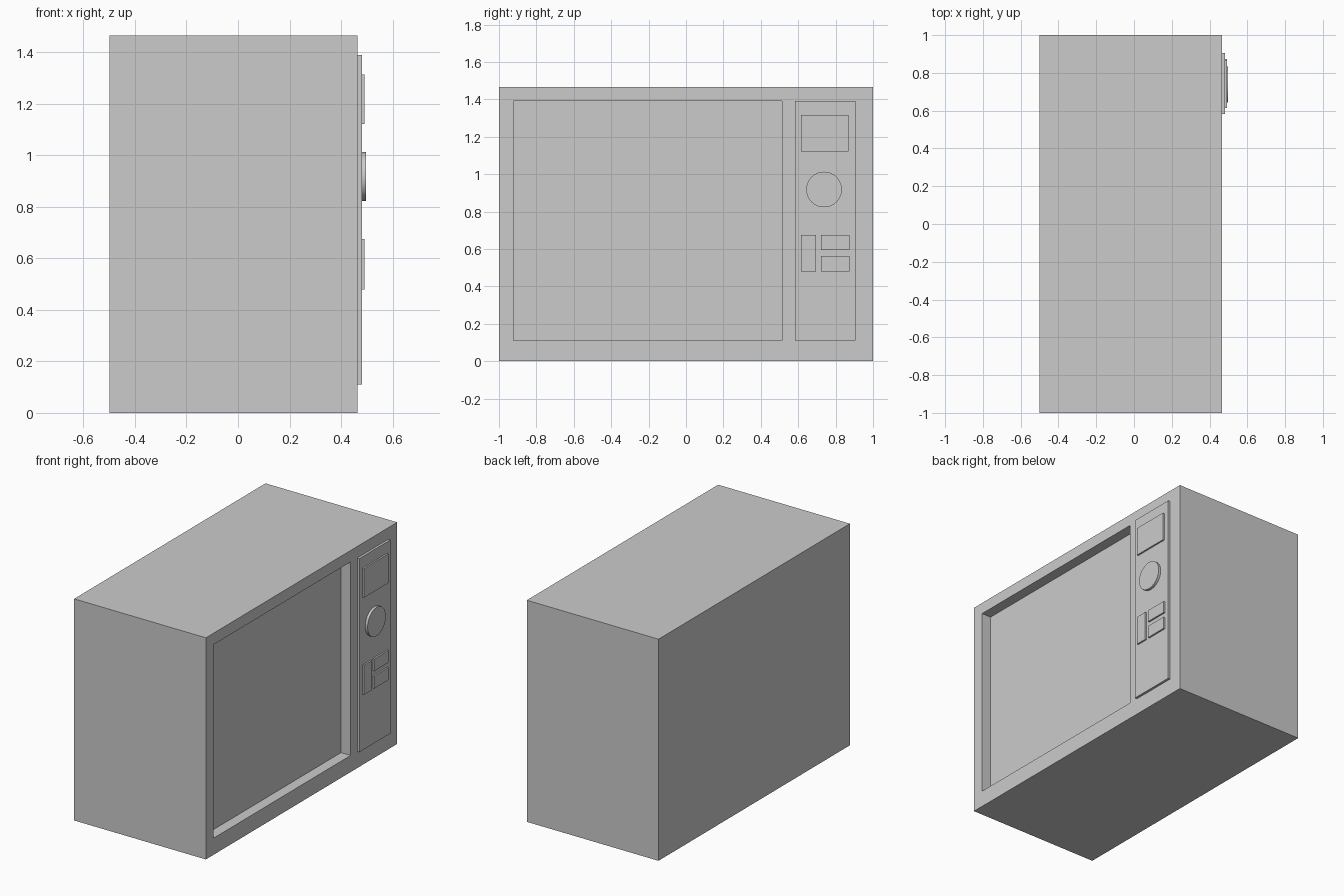
import bpy, bmesh, math
from mathutils import Matrix, Vector

if "Cube" in bpy.data.objects:
    bpy.data.objects.remove(bpy.data.objects["Cube"])


def finish(name, bm):
    bmesh.ops.recalc_face_normals(bm, faces=bm.faces[:])
    mesh = bpy.data.meshes.new(name)
    bm.to_mesh(mesh)
    bm.free()
    obj = bpy.data.objects.new(name, mesh)
    bpy.context.collection.objects.link(obj)
    return obj


def box_bm(x0, x1, y0, y1, z0, z1):
    bm = bmesh.new()
    size = Matrix.Diagonal((x1 - x0, y1 - y0, z1 - z0, 1))
    centre = Matrix.Translation(((x0 + x1) / 2, (y0 + y1) / 2, (z0 + z1) / 2))
    bmesh.ops.create_cube(bm, size=1, matrix=centre @ size)
    return bm


BACK, FRONT, PANEL, BUTTON, DIAL = -0.499, 0.465, 0.481, 0.492, 0.498
RECESS = 0.07

# Cabinet with the screen opening inset and pushed into its +x face
bm = box_bm(BACK, FRONT, -1, 1, 0, 1.466)
face = max(bm.faces, key=lambda f: f.calc_center_median().x)
bmesh.ops.inset_individual(bm, faces=[face], thickness=0.05)
mid = face.calc_center_median()
for v in face.verts:
    v.co.y = -0.922 if v.co.y < mid.y else 0.513
    v.co.z = 0.11 if v.co.z < mid.z else 1.39
screen = bmesh.ops.extrude_discrete_faces(bm, faces=[face])["faces"][0]
bmesh.ops.translate(bm, verts=screen.verts[:], vec=Vector((-RECESS, 0, 0)))
finish("cabinet", bm)

# Control panel, display window and push buttons
for name, x0, x1, y0, y1, z0, z1 in [
    ("control_panel", FRONT, PANEL, 0.583, 0.905, 0.11, 1.39),
    ("channel_window", PANEL, BUTTON, 0.615, 0.868, 1.122, 1.315),
    ("tall_button", PANEL, BUTTON, 0.615, 0.695, 0.48, 0.675),
    ("upper_button", PANEL, BUTTON, 0.722, 0.873, 0.595, 0.675),
    ("lower_button", PANEL, BUTTON, 0.722, 0.873, 0.48, 0.562),
]:
    finish(name, box_bm(x0, x1, y0, y1, z0, z1))

# Round tuning dial
bm = bmesh.new()
place = Matrix.Translation(((PANEL + DIAL) / 2, 0.738, 0.918))
bmesh.ops.create_cone(bm, cap_ends=True, segments=48, radius1=0.095, radius2=0.095,
                      depth=DIAL - PANEL, matrix=place @ Matrix.Rotation(math.pi / 2, 4, 'Y'))
dial = finish("tuning_dial", bm)
bpy.context.view_layer.objects.active = dial
dial.select_set(True)
bpy.ops.object.shade_smooth_by_angle(angle=math.radians(30))
